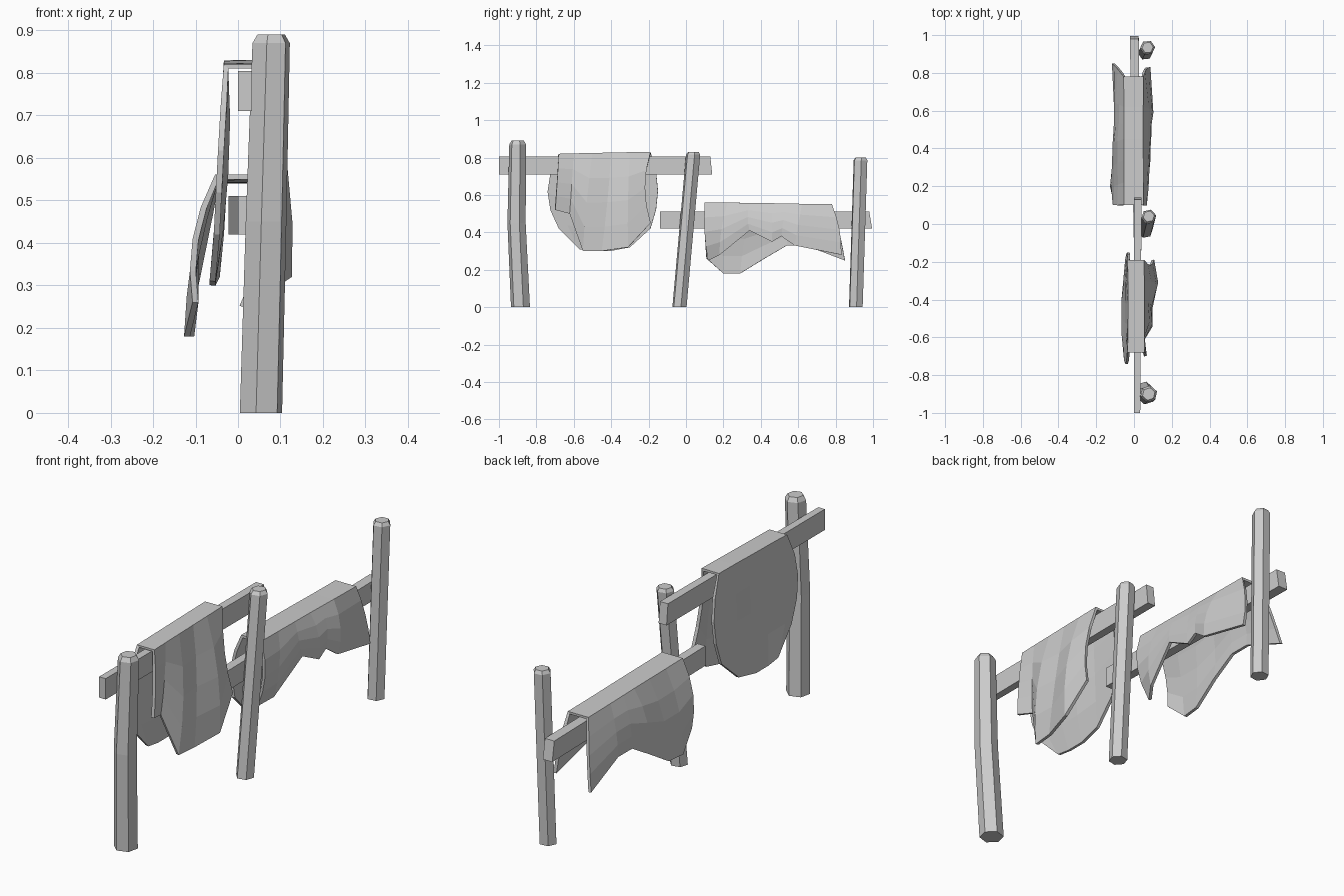
import bpy, math
from mathutils import Vector

cube = bpy.data.objects.get("Cube")
if cube:
    bpy.data.objects.remove(cube, do_unlink=True)

grey = bpy.data.materials.new("plain grey")
grey.use_nodes = True
grey.diffuse_color = (0.6, 0.6, 0.6, 1)
grey.node_tree.nodes["Principled BSDF"].inputs["Base Color"].default_value = grey.diffuse_color


def make_object(name, verts, faces):
    mesh = bpy.data.meshes.new(name)
    mesh.from_pydata(verts, [], faces)
    mesh.materials.append(grey)
    obj = bpy.data.objects.new(name, mesh)
    bpy.context.collection.objects.link(obj)
    return obj


def loft(name, rings):
    """Closed solid through rings that share one vertex count."""
    n = len(rings[0])
    verts = [v for ring in rings for v in ring]
    faces = [tuple(reversed(range(n))), tuple(range(len(verts) - n, len(verts)))]
    for r in range(len(rings) - 1):
        for i in range(n):
            j = (i + 1) % n
            faces.append((r * n + i, r * n + j, r * n + n + j, r * n + n + i))
    return make_object(name, verts, faces)


def post(name, sections, turn):
    """Rough six-sided pole; sections are (x, y, z, radius)."""
    rings = []
    for x, y, z, radius in sections:
        angles = [turn + i * math.tau / 6 for i in range(6)]
        rings.append([(x + radius * math.cos(a), y + radius * math.sin(a), z) for a in angles])
    return loft(name, rings)


def rail(name, ends, low, high, lean):
    """Flat board along y; ends are (y, x_min, x_max), lean slants the far cut."""
    rings = []
    for (y, x0, x1), slant in zip(ends, (0, lean)):
        rings.append([(x0, y + slant, low), (x0, y, high), (x1, y, high), (x1, y + slant, low)])
    return loft(name, rings)


def flap_column(start, spec, steps):
    """Points down one fold, bending through its middle; spec is in hundredths."""
    mid_y, end_y, end_z, mid_x, end_x = (s / 100 for s in spec)
    end = Vector((end_x, end_y, end_z))
    mid = Vector((mid_x, mid_y, (start.z + end_z) / 2))
    bend = 2 * mid - (start + end) / 2
    points = []
    for i in range(steps + 1):
        t = i / steps
        points.append(start * (1 - t) ** 2 + bend * (2 * t * (1 - t)) + end * t ** 2)
    return points


def hide(name, tops, ridge, heights, back, front, steps=4):
    """Skin draped over a rail: back flap, ridge, front flap."""
    columns = []
    for i, top in enumerate(tops):
        f = i / (len(tops) - 1)
        z = heights[0] + (heights[1] - heights[0]) * f
        starts = [Vector((x, top / 100, z)) for x in ridge]
        behind = flap_column(starts[0], back[i], steps)
        before = flap_column(starts[1], front[i], steps)
        columns.append(behind[::-1] + before)
    n = len(columns[0])
    verts = [v for col in columns for v in col]
    faces = []
    for c in range(len(columns) - 1):
        for r in range(n - 1):
            a = c * n + r
            faces.append((a, a + 1, a + n + 1, a + n))
    obj = make_object(name, verts, faces)
    thick = obj.modifiers.new("thickness", 'SOLIDIFY')
    thick.thickness = 0.014
    thick.offset = 0
    return obj


# Posts
post("front_post", [(.054, -.885, 0, .052), (.066, -.906, .45, .05),
                    (.078, -.9, .87, .046), (.078, -.9, .89, .034)], 0.3)
post("middle_post", [(.06, -.035, 0, .04), (.078, .038, .815, .04), (.078, .04, .83, .03)], 0.2)
post("back_post", [(.06, .908, 0, .04), (.072, .933, .785, .04), (.072, .934, .8, .03)], 0.1)

# Rails
rail("upper_rail", [(-1, 0, .033), (.13, 0, .04)], .71, .805, .01)
rail("lower_rail", [(-.14, 0, .04), (.98, -.022, .025)], .42, .51, .015)

# Rounded skin on the upper rail
hide("upper_hide", (-68, -60, -50, -40, -30, -19), (-.028, .05), (.815, .825),
     back=[(-74, -68, 42, -4, -5), (-66, -57, 31, -4, -6), (-53, -50, 30, -3, -6),
           (-42, -41, 30, -3, -6), (-30, -30, 32, -4, -5), (-15, -19, 42, -3, -4)],
     front=[(-69, -70, 52, 6, 6), (-61, -62, 50, 5, 4), (-53, -55, 30, 9, 8),
            (-42, -45, 30, 8, 9), (-31, -31, 32, 11, 12), (-22, -19, 45, 8, 10)])

# Ragged skin on the lower rail
hide("lower_hide", (10, 22, 34, 45, 53, 62, 78), (-.05, .045), (.555, .545),
     back=[(10, 11, 26, -10, -10), (20, 20, 18, -10, -12), (31, 29, 18, -10, -11),
           (43, 42, 26, -10, -10), (54, 54, 33, -9, -10), (64, 64, 33, -9, -10),
           (82, 85, 25, -8, -11)],
     front=[(10, 12, 25, 6, 1), (19, 18, 28, 7, 5), (33, 34, 41, 7, 8),
            (46, 46, 35, 8, 8), (52, 51, 38, 8, 8), (60, 58, 33, 9, 9),
            (82, 83, 28, 6, 8)])
